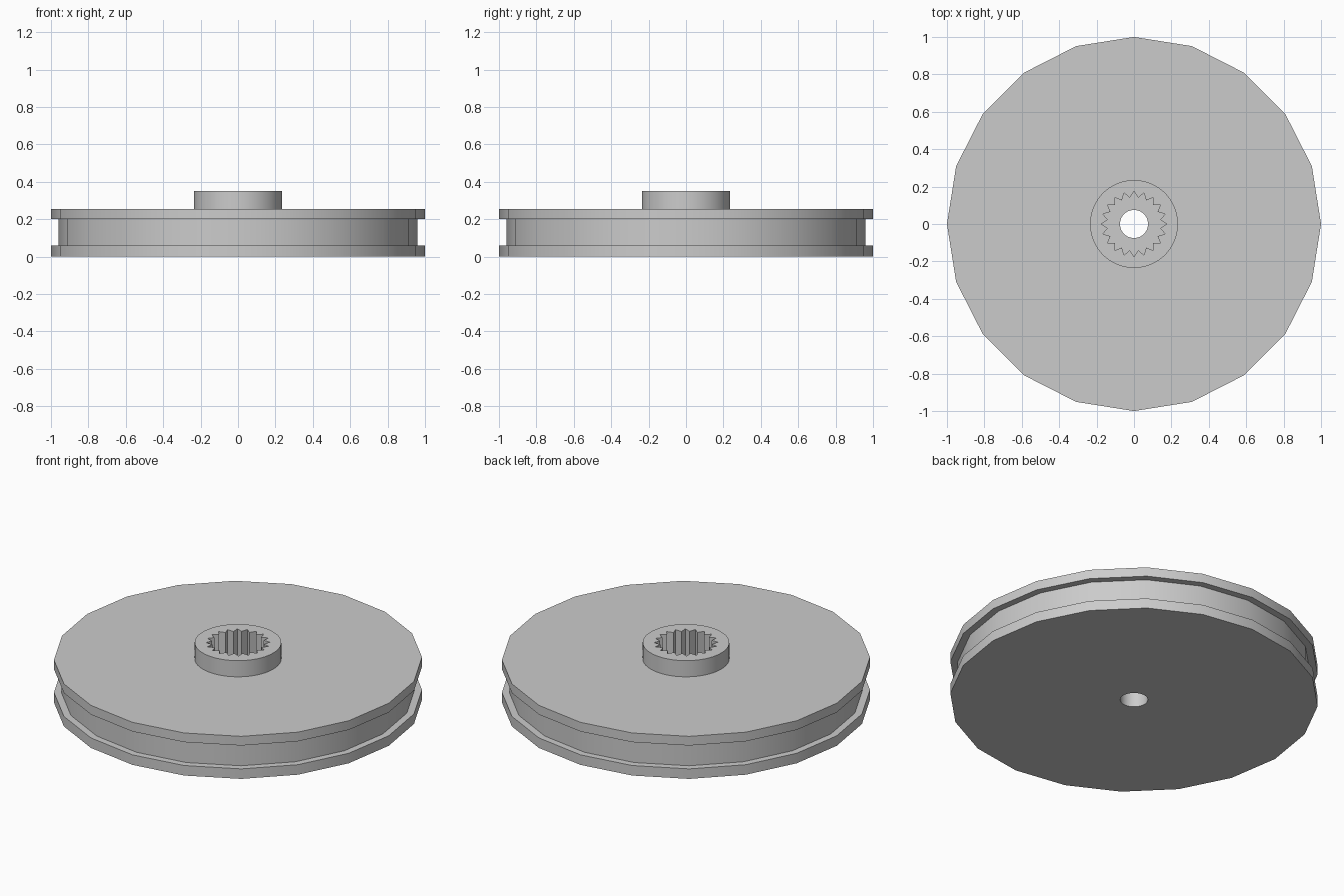
import bpy, bmesh
from math import cos, sin, pi

cube = bpy.data.objects.get("Cube")
if cube:
    bpy.data.objects.remove(cube, do_unlink=True)

grey = bpy.data.materials.new("light_grey")
grey.use_nodes = True
colour = (0.6, 0.6, 0.6, 1)
grey.diffuse_color = colour
grey.node_tree.nodes["Principled BSDF"].inputs["Base Color"].default_value = colour


def lathe(name, profile, sides, tooth=0.0):
    """Stack rings of (radius, z) into a closed solid; tooth pulls in every second point."""
    bm = bmesh.new()
    rings = []
    for r, z in profile:
        ring = []
        for i in range(sides):
            a = 2 * pi * i / sides
            rr = r - tooth * (i % 2)
            ring.append(bm.verts.new((rr * cos(a), rr * sin(a), z)))
        rings.append(ring)
    for low, high in zip(rings, rings[1:]):
        for i in range(sides):
            j = (i + 1) % sides
            bm.faces.new((low[i], low[j], high[j], high[i]))
    bm.faces.new(rings[0][::-1])
    bm.faces.new(rings[-1])
    mesh = bpy.data.meshes.new(name)
    bm.to_mesh(mesh)
    bm.free()
    mesh.materials.append(grey)
    obj = bpy.data.objects.new(name, mesh)
    bpy.context.collection.objects.link(obj)
    return obj


def combine(target, tool, operation):
    """Apply a boolean and discard the tool object."""
    tool.hide_render = True
    mod = target.modifiers.new(operation, 'BOOLEAN')
    mod.operation = operation
    mod.solver = 'EXACT'
    mod.object = tool
    bpy.context.view_layer.objects.active = target
    bpy.ops.object.modifier_apply(modifier=mod.name)
    bpy.data.objects.remove(tool, do_unlink=True)


bpy.ops.object.select_all(action='DESELECT')

# Grooved wheel: two flanges around a slightly narrower drum
wheel = lathe("grooved_wheel",
              [(1, 0), (1, 0.06), (0.96, 0.06), (0.96, 0.2), (1, 0.2), (1, 0.255)], 20)

# Raised round hub
combine(wheel, lathe("hub", [(0.235, 0.15), (0.235, 0.352)], 64), 'UNION')

# Toothed socket in the hub
combine(wheel, lathe("socket_cutter", [(0.175, 0.12), (0.175, 0.5)], 40, 0.033), 'DIFFERENCE')

# Screw hole through the floor
combine(wheel, lathe("hole_cutter", [(0.075, -0.1), (0.075, 0.5)], 40), 'DIFFERENCE')

wheel.select_set(True)
bpy.context.view_layer.objects.active = wheel
bpy.ops.object.shade_smooth_by_angle(angle=pi / 6)
